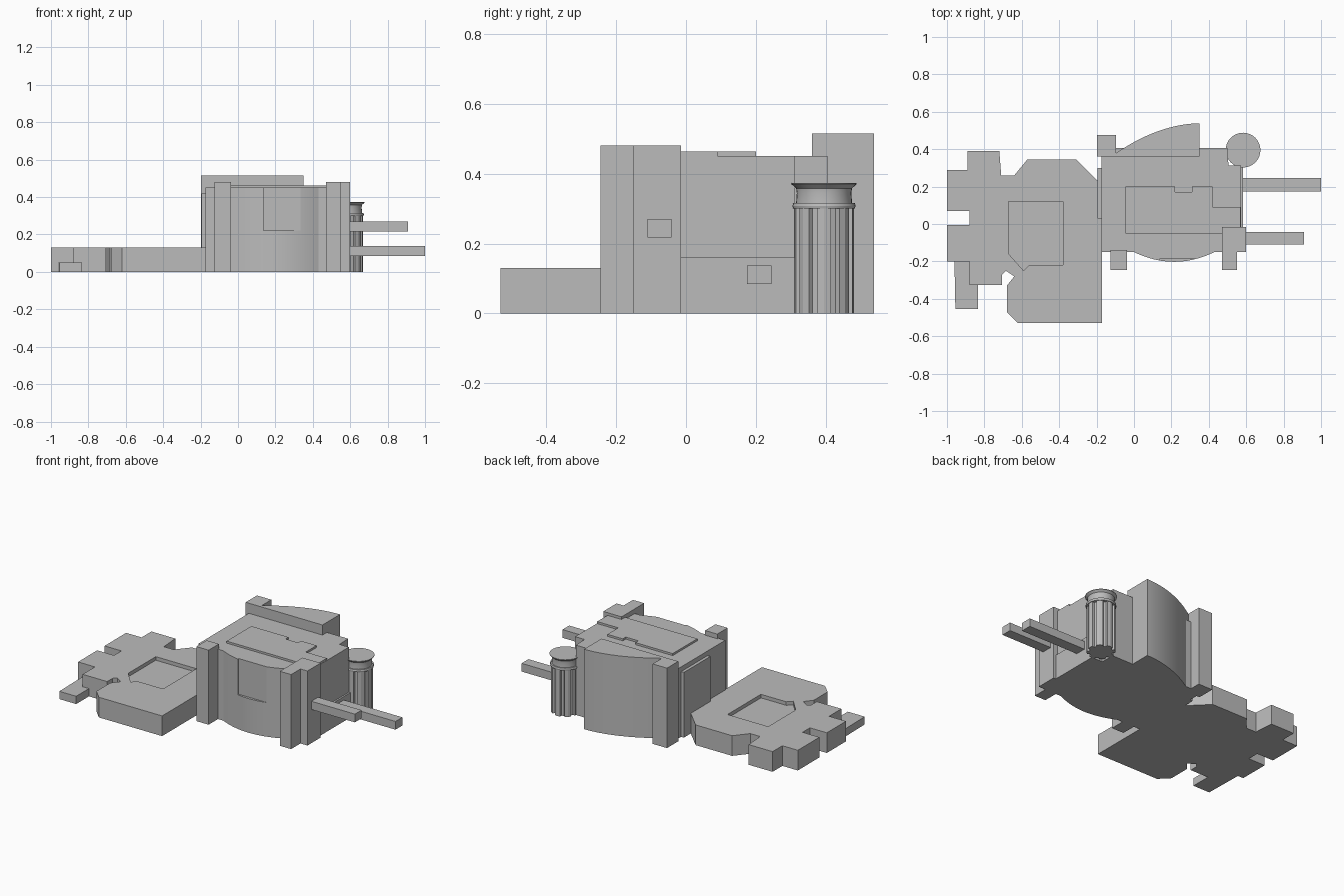
import bpy, bmesh, math

if "Cube" in bpy.data.objects:
    bpy.data.objects.remove(bpy.data.objects["Cube"], do_unlink=True)

stone = bpy.data.materials.new("plain grey")
stone.use_nodes = True
GREY = (0.5, 0.5, 0.5, 1)
stone.diffuse_color = GREY
stone.node_tree.nodes["Principled BSDF"].inputs["Base Color"].default_value = GREY


def finish(name, bm, smooth=False):
    """Turn a bmesh into a named object in the scene."""
    bmesh.ops.recalc_face_normals(bm, faces=bm.faces)
    mesh = bpy.data.meshes.new(name)
    bm.to_mesh(mesh)
    bm.free()
    mesh.materials.append(stone)
    obj = bpy.data.objects.new(name, mesh)
    bpy.context.collection.objects.link(obj)
    if smooth:
        bpy.ops.object.select_all(action='DESELECT')
        obj.select_set(True)
        bpy.context.view_layer.objects.active = obj
        bpy.ops.object.shade_smooth_by_angle(angle=math.radians(20))
    return obj


def prism(name, outline, z0, z1, smooth=False):
    """Extrude a plan outline upward from z0 to z1."""
    bm = bmesh.new()
    face = bm.faces.new([bm.verts.new((x, y, z0)) for x, y in outline])
    top = bmesh.ops.extrude_face_region(bm, geom=[face])["geom"]
    for v in top:
        if isinstance(v, bmesh.types.BMVert):
            v.co.z = z1
    return finish(name, bm, smooth)


def box(name, x0, x1, y0, y1, z0, z1):
    return prism(name, [(x0, y0), (x1, y0), (x1, y1), (x0, y1)], z0, z1)


def cut(target, cutter):
    """Subtract the cutter from the target, then discard the cutter."""
    cutter.hide_render = True
    mod = target.modifiers.new("cut", 'BOOLEAN')
    mod.operation = 'DIFFERENCE'
    mod.solver = 'EXACT'
    mod.object = cutter
    bpy.context.view_layer.objects.active = target
    bpy.ops.object.modifier_apply(modifier=mod.name)
    bpy.data.objects.remove(cutter, do_unlink=True)


# Low terrace with a sunken court
terrace = prism("low_terrace", [
    (-0.17, -0.53), (-0.17, 0.2), (-0.195, 0.23), (-0.31, 0.345),
    (-0.57, 0.345), (-0.64, 0.26), (-0.71, 0.26), (-0.72, 0.39),
    (-0.89, 0.39), (-0.89, 0.29), (-1, 0.29), (-1, 0.07),
    (-0.88, 0.07), (-0.88, -0.005), (-1, -0.005), (-1, -0.2),
    (-0.88, -0.2), (-0.88, -0.325), (-0.705, -0.325), (-0.705, -0.27),
    (-0.685, -0.25), (-0.64, -0.28), (-0.68, -0.33), (-0.68, -0.47),
    (-0.62, -0.53)], 0, 0.13)
cut(terrace, prism("court_cutter", [
    (-0.67, 0.12), (-0.67, -0.16), (-0.59, -0.25), (-0.56, -0.22),
    (-0.38, -0.22), (-0.38, 0.12)], 0.107, 0.2))
prism("terrace_step", [(-0.96, -0.2), (-0.955, -0.455), (-0.835, -0.455),
                       (-0.835, -0.32), (-0.88, -0.32), (-0.88, -0.2)], 0, 0.05)

# Main hall with a bowed front and a flat panel cut into the bow
bow = []
for i in range(25):
    t = i / 12 - 1
    bow.append((0.215 + 0.215 * t, -0.15 - 0.052 * (1 - t * t)))
hall = prism("main_hall", [(-0.175, -0.15)] + bow + [
    (0.5, -0.15), (0.572, -0.1), (0.572, 0.312), (0.505, 0.312),
    (0.5, 0.405), (-0.175, 0.405)], 0, 0.45, True)
cut(hall, box("panel_cutter", 0.135, 0.34, -0.3, -0.186, 0.22, 0.5))
box("hall_plinth", 0.5, 0.583, -0.05, 0.312, 0, 0.16)
box("side_panel", -0.195, -0.16, 0.03, 0.3, 0, 0.42)

# Raised curved rear wing and its corner pier
sweep = []
for i in range(21):
    a = math.radians(90 * i / 20)
    u = math.sin(a * 0.9 + math.radians(9))
    x = -0.095 + 0.445 * i / 20
    sweep.append((x, 0.38 + 0.158 * (1 - (1 - i / 20) ** 1.9)))
prism("rear_wing", [(0.35, 0.36), (-0.15, 0.36), (-0.15, 0.38)] + sweep,
      0, 0.515, True)
box("rear_pier", -0.197, -0.095, 0.36, 0.475, 0, 0.515)

# Front piers
box("front_pier_right", -0.125, -0.038, -0.245, -0.14, 0, 0.48)
prism("front_pier_left", [(0.47, -0.245), (0.55, -0.245), (0.55, -0.15),
                          (0.6, -0.15), (0.6, -0.015), (0.47, -0.015)], 0, 0.48)

# Stepped slab on the roof
prism("roof_slab", [
    (-0.045, -0.052), (0.5, -0.052), (0.5, -0.02), (0.57, -0.02),
    (0.57, 0.09), (0.42, 0.09), (0.42, 0.2), (0.31, 0.2),
    (0.31, 0.17), (0.22, 0.17), (0.22, 0.2), (-0.045, 0.2)], 0.43, 0.463)

# Projecting side beams
box("rear_beam", 0.55, 1, 0.175, 0.245, 0.085, 0.138)
box("front_beam", 0.55, 0.91, -0.11, -0.042, 0.217, 0.27)

# Fluted column: ribs separated by shallow channels
CX, CY = 0.583, 0.395
RIBS = 8
plan = []
for i in range(RIBS):
    for step, radius in ((-0.3, 0.083), (0, 0.085), (0.3, 0.083),
                         (0.36, 0.069), (0.64, 0.069)):
        a = 2 * math.pi * (i + step) / RIBS
        plan.append((CX + radius * math.cos(a), CY + radius * math.sin(a)))
prism("column_shaft", plan, 0, 0.305)

# Turned column capital
bm = bmesh.new()
profile = [(0, 0.3), (0.088, 0.3), (0.09, 0.308), (0.088, 0.316), (0.08, 0.316),
           (0.078, 0.345), (0.08, 0.358), (0.093, 0.37), (0.093, 0.373), (0, 0.373)]
verts = [bm.verts.new((CX + r, CY, z)) for r, z in profile]
edges = [bm.edges.new(pair) for pair in zip(verts, verts[1:])]
bmesh.ops.spin(bm, geom=verts + edges, cent=(CX, CY, 0), axis=(0, 0, 1),
               angle=2 * math.pi, steps=32)
bmesh.ops.remove_doubles(bm, verts=bm.verts, dist=0.0005)
finish("column_capital", bm, True)
